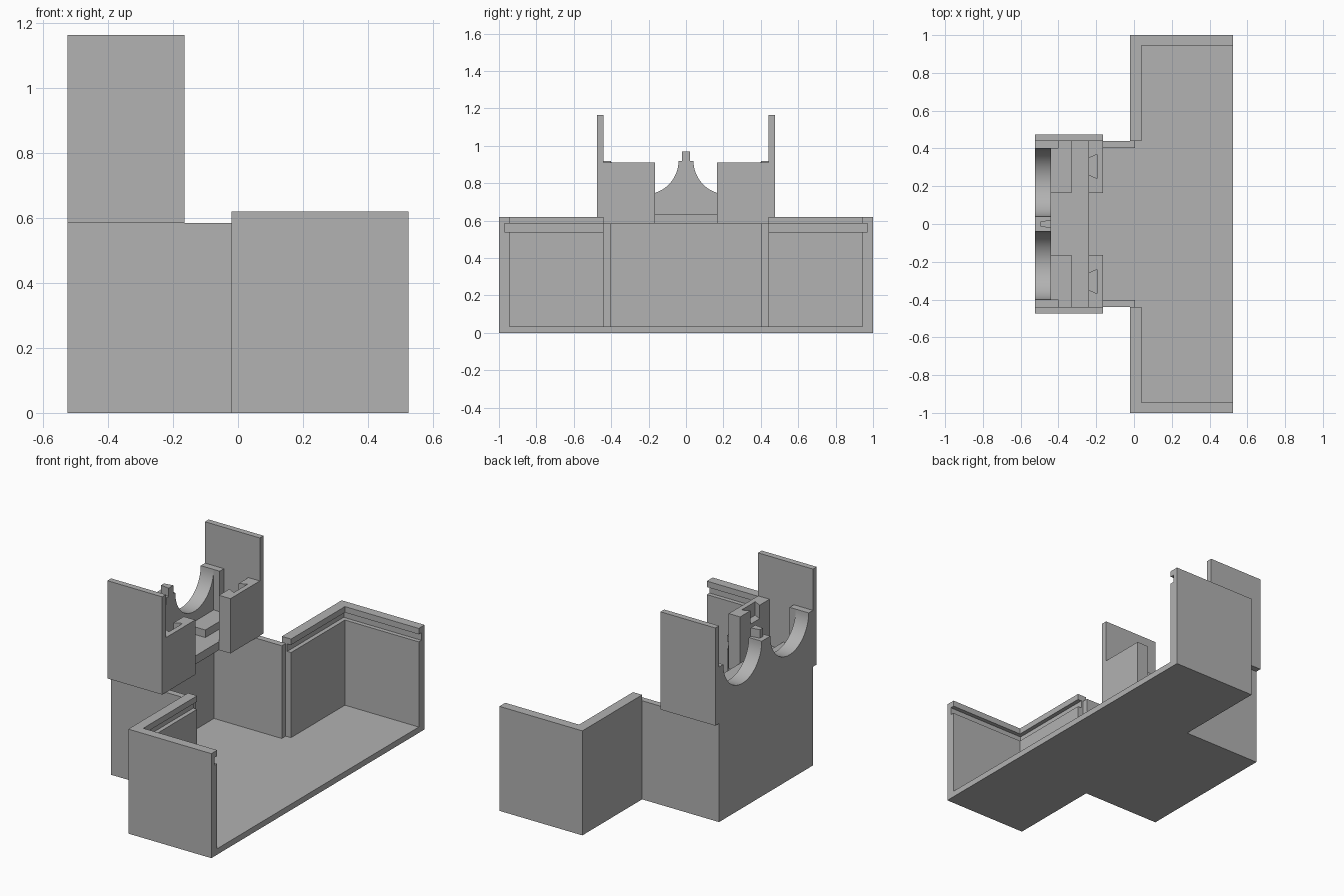
import bpy, bmesh, math

cube = bpy.data.objects.get("Cube")
if cube:
    bpy.data.objects.remove(cube, do_unlink=True)

grey = bpy.data.materials.new("plain_grey")
grey.use_nodes = True
GREY = (0.445, 0.445, 0.445, 1)
grey.diffuse_color = GREY
grey.node_tree.nodes["Principled BSDF"].inputs["Base Color"].default_value = GREY


def prism(name, outline, low, high, axis="z"):
    """Extrude an outline: (x, y) points along z, or (y, z) points along x."""
    bm = bmesh.new()
    place = (lambda a, b: (a, b, low)) if axis == "z" else (lambda a, b: (low, a, b))
    face = bm.faces.new([bm.verts.new(place(a, b)) for a, b in outline])
    new = bmesh.ops.extrude_face_region(bm, geom=[face])["geom"]
    step = (0, 0, high - low) if axis == "z" else (high - low, 0, 0)
    bmesh.ops.translate(bm, vec=step, verts=[v for v in new if isinstance(v, bmesh.types.BMVert)])
    bmesh.ops.recalc_face_normals(bm, faces=bm.faces)
    mesh = bpy.data.meshes.new(name)
    bm.to_mesh(mesh)
    bm.free()
    mesh.materials.append(grey)
    obj = bpy.data.objects.new(name, mesh)
    bpy.context.collection.objects.link(obj)
    return obj


def box(name, x0, x1, y0, y1, z0, z1):
    return prism(name, [(x0, y0), (x1, y0), (x1, y1), (x0, y1)], z0, z1)


def cut(obj, cutter):
    mod = obj.modifiers.new("cut", "BOOLEAN")
    mod.operation = "DIFFERENCE"
    mod.solver = "EXACT"
    mod.object = cutter
    cutter.hide_render = True
    cutter.hide_set(True)


FRONT, STEP, BACK = 0.525, -0.02, -0.525
WALL_IN = -0.44     # inner face of the rear wall
HALF = 0.44         # half width of the rear bay
FLOOR, DECK = 0.035, 0.585

# T-shaped floor
half_plan = [(FRONT, 1), (STEP, 1), (STEP, HALF), (BACK, HALF)]
prism("floor", half_plan + [(x, -y) for x, y in reversed(half_plan)], 0, FLOOR)

# Rear wall with two round cradles
profile = [(-HALF, FLOOR), (HALF, FLOOR), (HALF, 0.92)]
for centre in (0.22, -0.22):
    for i in range(33):
        a = math.pi * i / 32
        profile.append((centre + 0.18 * math.cos(a), 0.92 - 0.18 * math.sin(a)))
profile.append((-HALF, 0.92))
rear_wall = prism("rear_wall", profile, BACK, WALL_IN, "x")
bpy.context.view_layer.objects.active = rear_wall
rear_wall.select_set(True)
bpy.ops.object.shade_smooth_by_angle(angle=math.radians(30))
rear_wall.select_set(False)

# Dovetail peg between the cradles
prism("centre_peg", [(-0.495, -0.013), (WALL_IN, -0.022), (WALL_IN, 0.022), (-0.495, 0.013)],
      0.92, 0.97)

# Deck joining the upper parts
box("deck", WALL_IN, -0.24, -HALF, HALF, DECK, 0.635)

for side, s in (("left", 1), ("right", -1)):
    def plan(points):
        return [(x, s * y) for x, y in points]

    # L-shaped tray wall with a lid groove under its rim
    wall = prism(side + "_tray_wall", plan([
        (FRONT, 1), (STEP, 1), (STEP, HALF), (0.04, HALF), (0.04, 0.945), (FRONT, 0.945)]),
        FLOOR, 0.62)
    groove = prism(side + "_groove_cutter", plan([
        (0.6, 0.97), (0.015, 0.97), (0.015, 0.4), (0.1, 0.4), (0.1, 0.9), (0.6, 0.9)]),
        0.54, DECK)
    cut(wall, groove)

    # Bay side wall and the taller outer plate
    box(side + "_bay_wall", WALL_IN, 0.005, s * 0.403, s * HALF, FLOOR, DECK)
    box(side + "_outer_plate", BACK, -0.165, s * HALF, s * 0.475, DECK, 1.165)

    # Front panel with a dovetail slot at the top
    panel = box(side + "_front_panel", -0.24, -0.165, s * 0.165, s * HALF, DECK, 0.91)
    slot = prism(side + "_slot_cutter", plan([
        (-0.25, 0.262), (-0.24, 0.262), (-0.195, 0.24), (-0.195, 0.37),
        (-0.24, 0.348), (-0.25, 0.348)]), 0.83, 1.0)
    cut(panel, slot)

    # Raised ledge and corner column against the rear wall
    box(side + "_ledge", WALL_IN, -0.33, s * 0.165, s * HALF, 0.635, 0.68)
    box(side + "_corner_column", WALL_IN, -0.40, s * 0.40, s * HALF, 0.635, 0.92)
